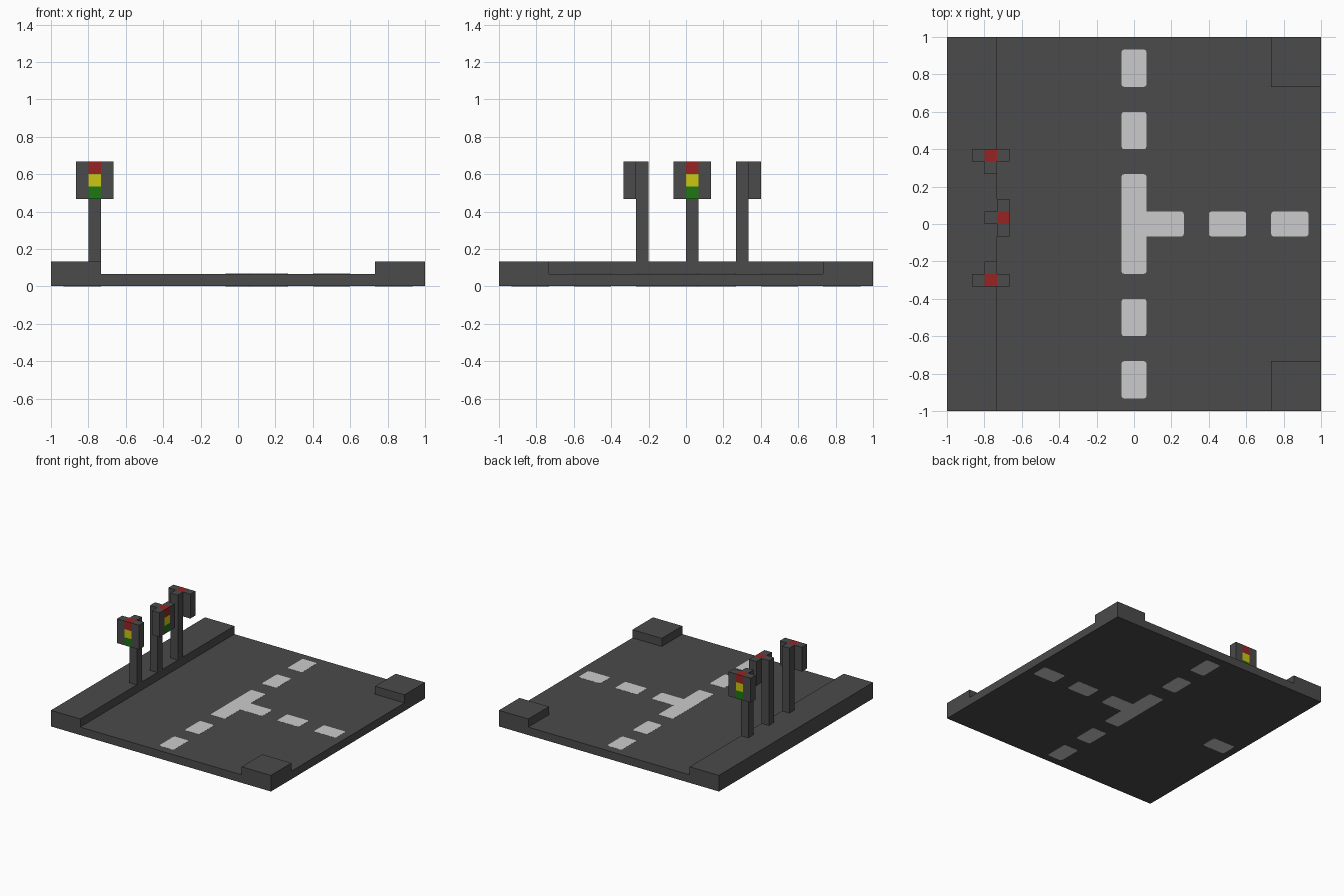
import bpy, bmesh
from mathutils import Vector

if "Cube" in bpy.data.objects:
    bpy.data.objects.remove(bpy.data.objects["Cube"], do_unlink=True)

U = 1 / 15  # block size


def material(name, rgb):
    m = bpy.data.materials.new(name)
    m.use_nodes = True
    m.diffuse_color = (*rgb, 1)
    bsdf = next(n for n in m.node_tree.nodes if n.type == 'BSDF_PRINCIPLED')
    bsdf.inputs["Base Color"].default_value = (*rgb, 1)
    bsdf.inputs["Roughness"].default_value = 0.9
    return m


ASPHALT = material("dark_grey", (0.07, 0.07, 0.07))
PAINT = material("light_grey", (0.6, 0.6, 0.6))
RED = material("red", (0.31, 0.017, 0.017))
YELLOW = material("yellow", (0.6, 0.57, 0.006))
GREEN = material("green", (0.013, 0.18, 0.007))


def finish(bm, name, mat):
    bmesh.ops.recalc_face_normals(bm, faces=bm.faces)
    mesh = bpy.data.meshes.new(name)
    bm.to_mesh(mesh)
    bm.free()
    mesh.materials.append(mat)
    obj = bpy.data.objects.new(name, mesh)
    bpy.context.scene.collection.objects.link(obj)
    return obj


def box(name, lo, hi, mat=ASPHALT):
    """Box between two corners, given in blocks."""
    lo, hi = Vector(lo) * U, Vector(hi) * U
    bm = bmesh.new()
    bmesh.ops.create_cube(bm, size=1)
    for v in bm.verts:
        v.co = Vector(hi[i] if v.co[i] > 0 else lo[i] for i in range(3))
    return finish(bm, name, mat)


def marking(name, outline, z, thick=0.002, inner=()):
    """Thin painted plate with rounded outer corners; outline in blocks."""
    bm = bmesh.new()
    verts = [bm.verts.new((x * U, y * U, z)) for x, y in outline]
    bm.faces.new(verts)
    outer = [v for i, v in enumerate(verts) if i not in inner]
    bmesh.ops.bevel(bm, geom=outer, offset=0.014, segments=2,
                    profile=0.5, affect='VERTICES')
    ext = bmesh.ops.extrude_face_region(bm, geom=bm.faces[:])
    for v in ext["geom"]:
        if isinstance(v, bmesh.types.BMVert):
            v.co.z += thick
    return finish(bm, name, PAINT)


def rect(x0, y0, x1, y1):
    return [(x0, y0), (x1, y0), (x1, y1), (x0, y1)]


# Road slab, pavement along one side and two corner pavements
box("road", (-15, -15, 0.015), (15, 15, 1))
box("pavement", (-15, -15, 1), (-11, 15, 2))
box("corner_pavement_front", (11, -15, 1), (15, -11, 2))
box("corner_pavement_back", (11, 11, 1), (15, 15, 2))

# Lane markings, showing on the top and the underside
junction = [(-1, -4), (1, -4), (1, -1), (4, -1), (4, 1), (1, 1), (1, 4), (-1, 4)]
dashes = [rect(-1, y, 1, y + 3) for y in (-14, -9, 6, 11)]
dashes += [rect(x, -1, x + 3, 1) for x in (6, 11)]
for side, z in (("top", U - 0.001), ("underside", 0)):
    marking("junction_marking_" + side, junction, z, inner=(2, 5))
    for i, d in enumerate(dashes):
        marking(f"lane_dash_{side}_{i + 1}", d, z)
marking("lane_dash_underside_7", rect(-14, -1, -11, 1), 0)

# Traffic lights: pole position along y and the direction the head faces
for label, y, (dx, dy) in (("front", -4, (0, -1)),
                           ("middle", 0, (1, 0)),
                           ("back", 4, (0, 1))):
    box(f"{label}_pole", (-12, y, 2), (-11, y + 1, 10))
    hx, hy = -12 + dx, y + dy
    # Housing cheeks either side of the lamp column
    for tag, s in (("a", -1), ("b", 1)):
        cx, cy = hx + s * abs(dy), hy + s * abs(dx)
        box(f"{label}_housing_{tag}", (cx, cy, 7), (cx + 1, cy + 1, 10))
    for lamp, mat, z in (("green", GREEN, 7), ("yellow", YELLOW, 8), ("red", RED, 9)):
        box(f"{label}_{lamp}_lamp", (hx, hy, z), (hx + 1, hy + 1, z + 1), mat)
